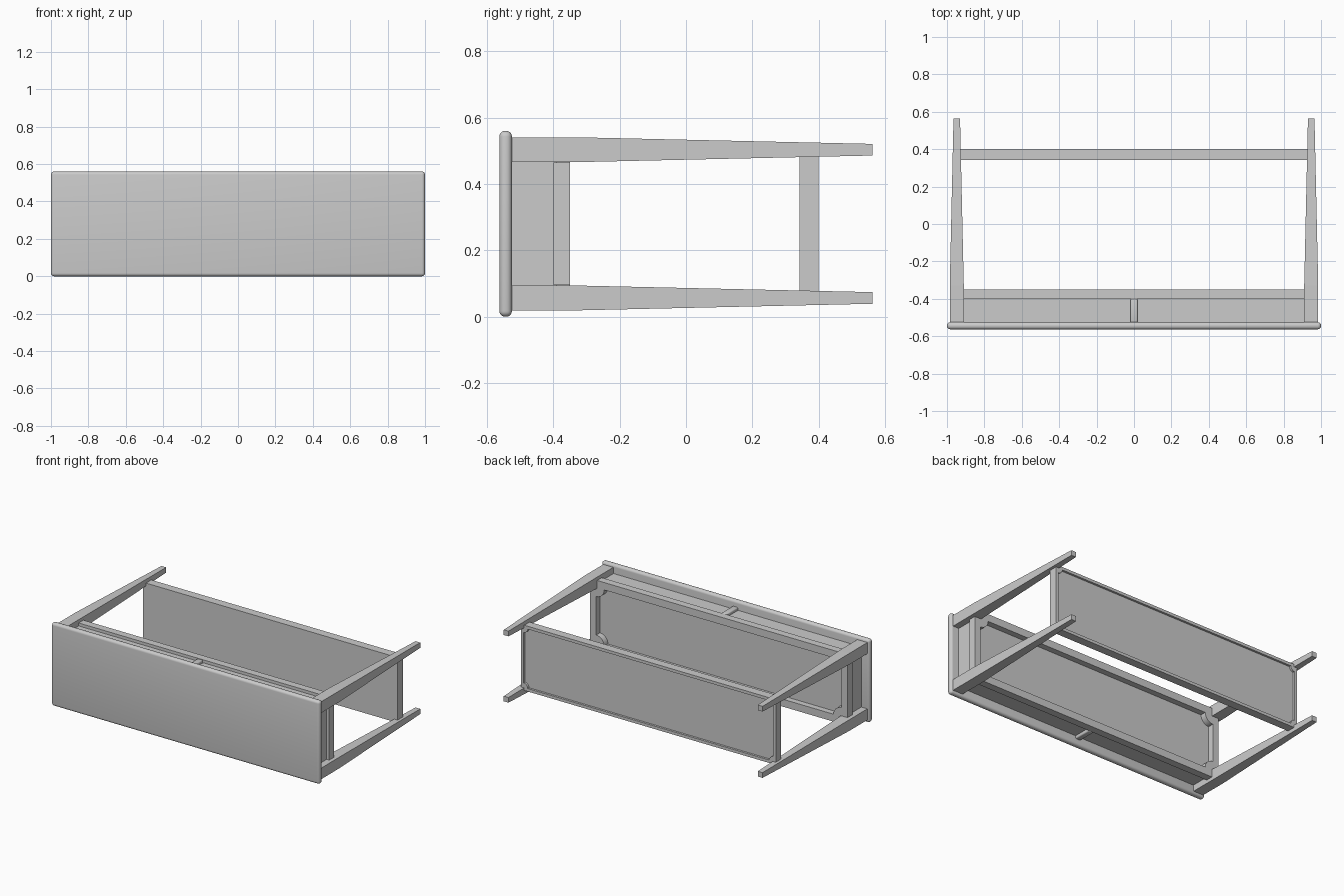
import bpy, bmesh, math

if "Cube" in bpy.data.objects:
    bpy.data.objects.remove(bpy.data.objects["Cube"])

ZC = 0.28  # mid height of the table, which lies on its side


def finish(name, bm, bevel=0, segments=3):
    me = bpy.data.meshes.new(name)
    bmesh.ops.recalc_face_normals(bm, faces=bm.faces)
    bm.to_mesh(me)
    bm.free()
    ob = bpy.data.objects.new(name, me)
    bpy.context.collection.objects.link(ob)
    bpy.ops.object.select_all(action='DESELECT')
    bpy.context.view_layer.objects.active = ob
    ob.select_set(True)
    if bevel:
        m = ob.modifiers.new("Bevel", 'BEVEL')
        m.width, m.segments = bevel, segments
        bpy.ops.object.modifier_apply(modifier=m.name)
        bpy.ops.object.shade_smooth_by_angle(angle=math.radians(40))
    return ob


def box(name, x, y, z, bevel=0, segments=3):
    bm = bmesh.new()
    bmesh.ops.create_cube(bm, size=1)
    for v in bm.verts:
        v.co = [lo + (c + 0.5) * (hi - lo) for c, (lo, hi) in zip(v.co, (x, y, z))]
    return finish(name, bm, bevel, segments)


def rectangle(a, b):
    return [(-a, -b), (a, -b), (a, b), (-a, b)]


def cross(a, b, c, d):
    # rectangle a x b whose corners are cut square at (c, d) to clear the legs
    return [(-c, -b), (c, -b), (c, -d), (a, -d), (a, d), (c, d),
            (c, b), (-c, b), (-c, d), (-a, d), (-a, -d), (-c, -d)]


def notched(a, b, r, n=8):
    # rectangle with a concave quarter circle bitten in at each corner
    pts = []
    for sx, sy, start in ((1, 1, 270), (-1, 1, 0), (-1, -1, 90), (1, -1, 180)):
        for i in range(n + 1):
            t = math.radians(start - 90 * i / n)
            pts.append((sx * a + r * math.cos(t), sy * b + r * math.sin(t)))
    return pts


def plate(name, loops, y0, y1):
    # flat plate in the XZ plane; a second loop cuts a hole through it
    cu = bpy.data.curves.new(name, 'CURVE')
    cu.dimensions, cu.fill_mode = '2D', 'BOTH'
    cu.extrude = (y1 - y0) / 2
    for pts in loops:
        s = cu.splines.new('POLY')
        s.points.add(len(pts) - 1)
        for p, (x, y) in zip(s.points, pts):
            p.co = (x, y, 0, 1)
        s.use_cyclic_u = True
    ob = bpy.data.objects.new(name, cu)
    bpy.context.collection.objects.link(ob)
    ob.location = (0, (y0 + y1) / 2, ZC)
    ob.rotation_euler = (math.pi / 2, 0, 0)
    bpy.ops.object.select_all(action='DESELECT')
    bpy.context.view_layer.objects.active = ob
    ob.select_set(True)
    bpy.ops.object.convert(target='MESH')
    bpy.ops.object.shade_smooth_by_angle(angle=math.radians(30))


def leg(name, sx, sz):
    # square section: straight by the top, then tapering
    bm = bmesh.new()
    rings = []
    for y, h in ((-0.53, 0.0375), (-0.33, 0.0375), (0.563, 0.0175)):
        rings.append([bm.verts.new((sx * 0.9475 + dx * h, y, ZC + sz * 0.2235 + dz * h))
                      for dx, dz in ((-1, -1), (1, -1), (1, 1), (-1, 1))])
    for a, b in zip(rings, rings[1:]):
        for i in range(4):
            j = (i + 1) % 4
            bm.faces.new((a[i], a[j], b[j], b[i]))
    bm.faces.new(rings[0])
    bm.faces.new(rings[-1])
    finish(name, bm)


# Table top with rounded rim
box("table_top", (-1, 1), (-0.563, -0.525), (0, 0.56), 0.017, 5)

# Four tapered legs
for sx, side in ((-1, "left"), (1, "right")):
    for sz, level in ((-1, "lower"), (1, "upper")):
        leg(f"{side}_{level}_leg", sx, sz)

# Drawer body with a divider strip showing on both long sides
plate("drawer_body", [cross(0.94, 0.22, 0.908, 0.186)], -0.53, -0.39)
box("drawer_divider", (-0.02, 0.02), (-0.53, -0.4), (0.04, 0.52), 0.008)

# Underside slab, hollowed with notched corners
plate("underside_slab", [cross(0.96, 0.24, 0.908, 0.185), notched(0.915, 0.19, 0.06)],
      -0.40, -0.35)

# Low shelf with a shallow rim on its underside
box("shelf_panel", (-0.95, 0.95), (0.343, 0.386), (0.06, 0.50))
plate("shelf_rim", [rectangle(0.95, 0.22), notched(0.93, 0.2, 0.03)], 0.385, 0.40)
